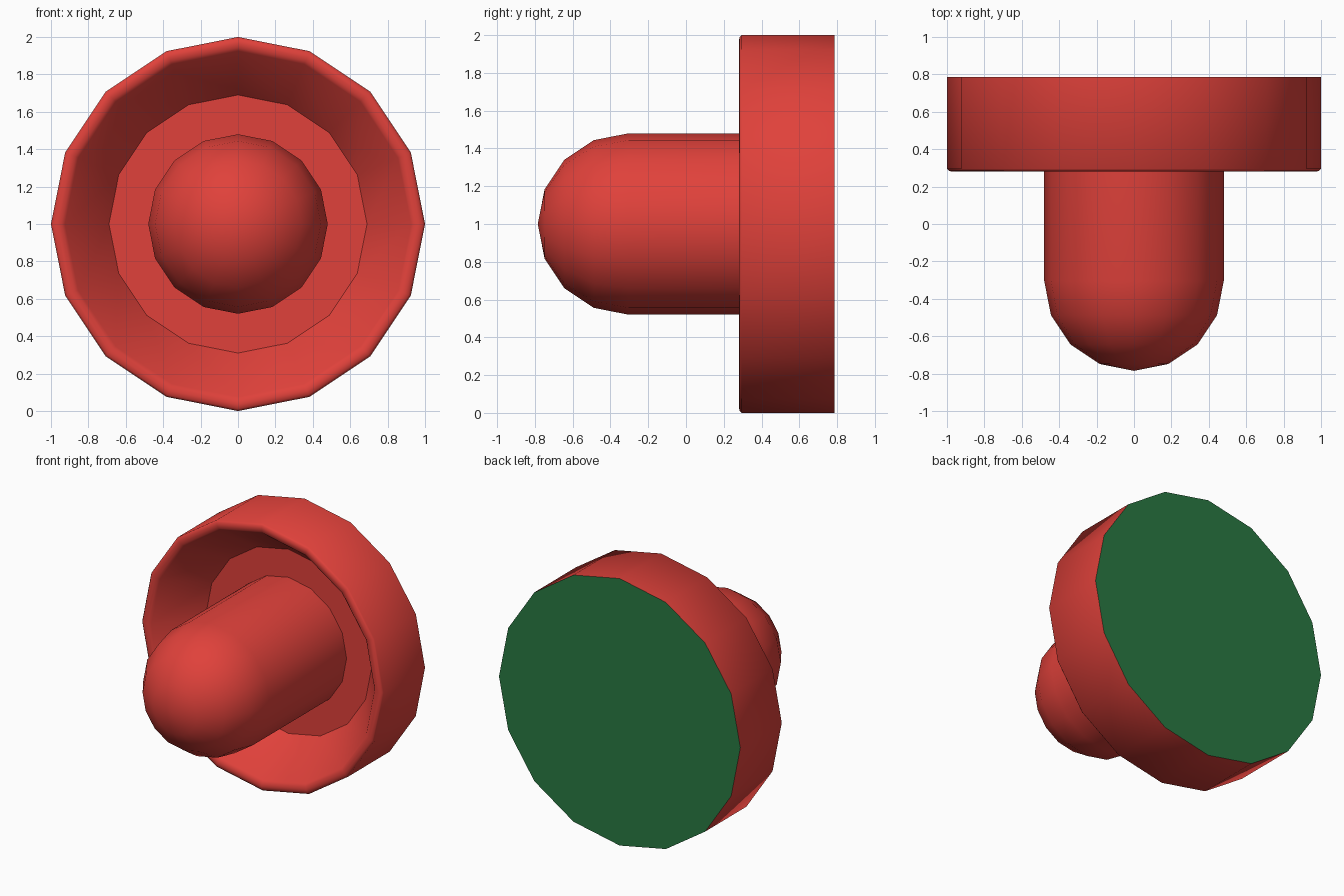
import bpy, bmesh, math

if "Cube" in bpy.data.objects:
    bpy.data.objects.remove(bpy.data.objects["Cube"])

SIDES = 16
AXIS_Z = 1.0  # height of the turning axis, which runs along y


def material(name, color):
    m = bpy.data.materials.new(name)
    m.diffuse_color = (*color, 1.0)
    m.use_nodes = True
    m.node_tree.nodes["Principled BSDF"].inputs["Base Color"].default_value = m.diffuse_color
    return m


red = material("red", (0.745, 0.053, 0.043))
green = material("dark green", (0.022, 0.19, 0.055))


def lathe(name, profile, mat):
    """Turn (radius, y) points around the y axis; a radius of 0 makes a pole."""
    bm = bmesh.new()
    rings = []
    for r, y in profile:
        n = SIDES if r > 0 else 1
        rings.append([bm.verts.new((r * math.sin(2 * math.pi * i / SIDES), y,
                                    AXIS_Z + r * math.cos(2 * math.pi * i / SIDES)))
                      for i in range(n)])
    for a, b in zip(rings, rings[1:]):
        for i in range(SIDES):
            j = (i + 1) % SIDES
            quad = [a[i % len(a)], a[j % len(a)], b[j % len(b)], b[i % len(b)]]
            bm.faces.new(list(dict.fromkeys(quad)))
    bmesh.ops.recalc_face_normals(bm, faces=bm.faces)
    mesh = bpy.data.meshes.new(name)
    bm.to_mesh(mesh)
    bm.free()
    obj = bpy.data.objects.new(name, mesh)
    bpy.context.collection.objects.link(obj)
    mesh.materials.append(mat)
    bpy.ops.object.select_all(action='DESELECT')
    obj.select_set(True)
    bpy.context.view_layer.objects.active = obj
    bpy.ops.object.shade_smooth_by_angle(angle=math.radians(47))
    return obj


# Dish: back disc, outer wall, rounded lip, sloping inner wall, flat floor
dish = lathe("dish", [(0, 0.785), (1.0, 0.785), (1.0, 0.295), (0.988, 0.283),
                      (0.965, 0.28), (0.942, 0.284), (0.925, 0.297),
                      (0.69, 0.60), (0.48, 0.60)], red)
dish.data.materials.append(green)
for face in dish.data.polygons:
    if face.normal.y > 0.9:  # flat back
        face.material_index = 1

# Plunger: straight shaft with a hemispherical tip
R, DOME_Y = 0.48, -0.305
tip = [(R * math.cos(math.pi / 8 * k), DOME_Y - R * math.sin(math.pi / 8 * k))
       for k in range(4)]
lathe("plunger", [(R, 0.60)] + tip + [(0, DOME_Y - R)], red)
